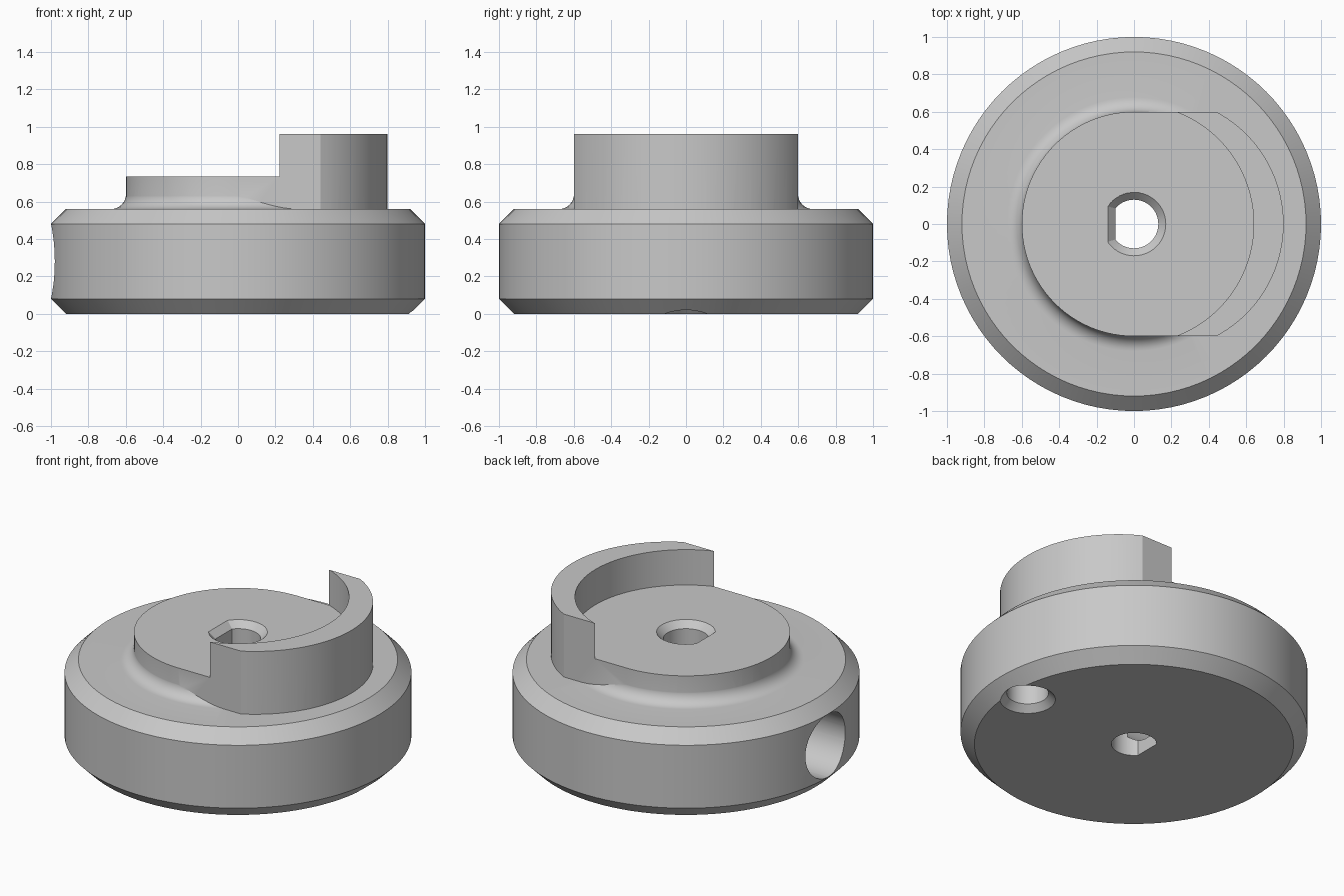
import bpy, bmesh
from math import pi, sin, cos, acos, atan2, hypot
from mathutils import Matrix

SEGMENTS = 96

if "Cube" in bpy.data.objects:
    bpy.data.objects.remove(bpy.data.objects["Cube"], do_unlink=True)

grey = bpy.data.materials.new("light grey")
grey.use_nodes = True
grey.diffuse_color = (0.58, 0.58, 0.58, 1)
grey.node_tree.nodes["Principled BSDF"].inputs["Base Color"].default_value = grey.diffuse_color


def arc(r, start, end, steps, cx=0.0):
    """Points along an arc centred on the x axis."""
    return [(cx + r * cos(start + (end - start) * i / steps),
             r * sin(start + (end - start) * i / steps)) for i in range(steps + 1)]


def circle(r, cx=0.0, steps=SEGMENTS):
    return arc(r, 0, 2 * pi, steps, cx)[:-1]


def d_shape(r, flat):
    """Circle with a flat side facing -x."""
    half = pi - acos(flat / r)
    return arc(r, -half, half, 40)


def loft(name, rings, matrix=Matrix()):
    """Solid through a stack of matching outlines, each given as (points, z)."""
    bm = bmesh.new()
    loops = [[bm.verts.new((x, y, z)) for x, y in pts] for pts, z in rings]
    for low, high in zip(loops, loops[1:]):
        n = len(low)
        for i in range(n):
            j = (i + 1) % n
            bm.faces.new((low[i], low[j], high[j], high[i]))
    bm.faces.new(loops[0][::-1])
    bm.faces.new(loops[-1])
    bmesh.ops.recalc_face_normals(bm, faces=bm.faces)
    bm.transform(matrix)
    mesh = bpy.data.meshes.new(name)
    bm.to_mesh(mesh)
    bm.free()
    mesh.materials.append(grey)
    obj = bpy.data.objects.new(name, mesh)
    bpy.context.collection.objects.link(obj)
    return obj


def combine(target, tool, operation):
    """Apply a boolean and discard the tool."""
    mod = target.modifiers.new(operation.lower(), 'BOOLEAN')
    mod.operation = operation
    mod.solver = 'EXACT'
    mod.object = tool
    bpy.context.view_layer.objects.active = target
    bpy.ops.object.modifier_apply(modifier=mod.name)
    bpy.data.objects.remove(tool, do_unlink=True)


# Chamfered base disc, with a concave fillet rising to the collar
profile = [(0.92, 0), (1, 0.08), (1, 0.48), (0.92, 0.56)]
profile += [(0.679 - 0.08 * sin(a), 0.64 - 0.08 * cos(a))
            for a in (pi / 2 * i / 8 for i in range(9))]
hub = loft("coupling_hub", [(circle(r), z) for r, z in profile])

# Collar: round on one side, straight flanks, wider curve on the other
half = atan2(0.6, 0.32)
outline = arc(0.6, pi / 2, 3 * pi / 2, SEGMENTS // 2)
outline += arc(hypot(0.6, 0.32), -half, half, 40, cx=0.12)
collar = loft("collar", [(outline, 0.4), (outline, 0.96)])

# Round recess leaves the crescent drive wall standing
recess = loft("recess_cutter", [(circle(0.64), 0.735), (circle(0.64), 1.2)])
combine(collar, recess, 'DIFFERENCE')
combine(hub, collar, 'UNION')

# D-shaped shaft bore, countersunk at the top
bore = loft("bore_cutter", [(d_shape(0.13, 0.10), -0.1), (d_shape(0.13, 0.10), 0.695),
                            (d_shape(0.27, 0.24), 0.835)])
combine(hub, bore, 'DIFFERENCE')

# Set screw hole from the side, reaching the flat of the bore
side_hole = loft("side_hole_cutter", [(circle(0.2, steps=64), 0.05), (circle(0.2, steps=64), 1.2)],
                 Matrix.Translation((0, 0, 0.28)) @ Matrix.Rotation(-pi / 2, 4, 'Y'))
combine(hub, side_hole, 'DIFFERENCE')

# Countersunk blind hole in the underside, close to the rim
under_hole = loft("under_hole_cutter", [(circle(r, 0.8, 48), z) for r, z in
                                        ((0.2, -0.04), (0.12, 0.04), (0.12, 0.4))])
combine(hub, under_hole, 'DIFFERENCE')

# Smooth curved walls, crisp machined edges
bpy.ops.object.select_all(action='DESELECT')
hub.select_set(True)
bpy.context.view_layer.objects.active = hub
bpy.ops.object.shade_smooth_by_angle(angle=pi / 9)
